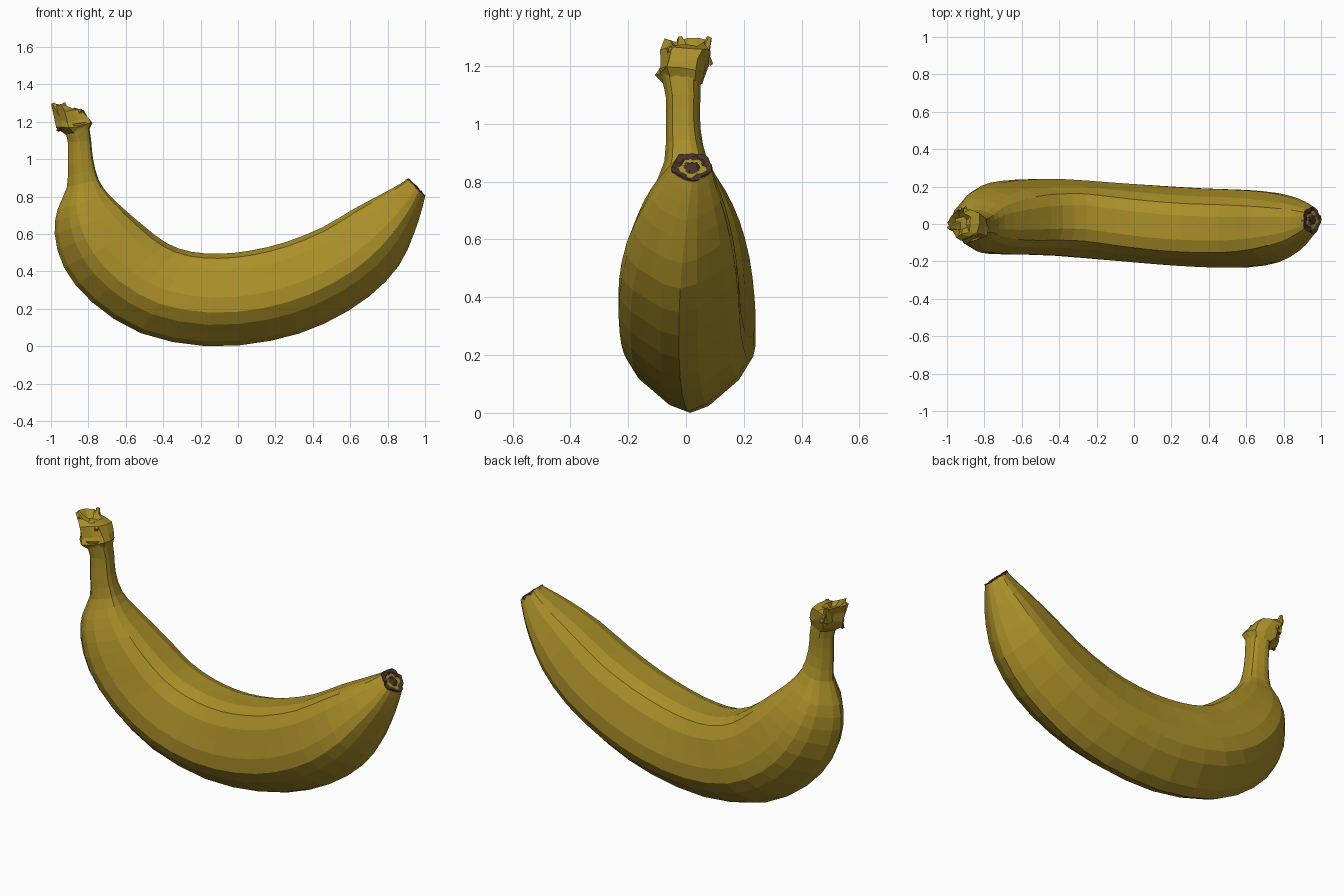
import bpy, bmesh, math, random
from mathutils import Vector

if "Cube" in bpy.data.objects:
    bpy.data.objects.remove(bpy.data.objects["Cube"])

random.seed(4)


def material(name, rgb):
    m = bpy.data.materials.new(name)
    m.diffuse_color = (*rgb, 1)
    m.use_nodes = True
    m.node_tree.nodes["Principled BSDF"].inputs["Base Color"].default_value = m.diffuse_color
    return m


YELLOW = material("banana yellow", (0.40, 0.275, 0.022))
BROWN = material("dark brown", (0.065, 0.034, 0.022))

# Sections: inner x, inner z, outer x, outer z, centre y, half width
BODY = [
    (-.80, 1.20, -.93, 1.18, -.02, .072),
    (-.785, 1.10, -.91, 1.09, -.01, .06),
    (-.775, 1.0, -.91, .97, -.01, .06),
    (-.745, .89, -.915, .85, 0, .075),
    (-.69, .81, -.965, .73, .01, .125),
    (-.60, .725, -.98, .60, .02, .165),
    (-.50, .64, -.93, .42, .03, .19),
    (-.38, .55, -.78, .235, .037, .20),
    (-.25, .505, -.52, .07, .035, .205),
    (-.10, .495, -.17, 0, .015, .208),
    (.06, .51, .18, .03, -.005, .21),
    (.25, .555, .46, .12, -.02, .21),
    (.45, .635, .70, .265, -.025, .207),
    (.62, .735, .86, .43, -.02, .185),
    (.78, .82, .94, .60, -.005, .14),
    (.87, .87, .98, .72, .01, .095),
    (.905, .895, 1.0, .80, .02, .068),
]
CROWN = [
    (-.80, 1.15, -.92, 1.13, -.01, .066),
    (-.785, 1.19, -.965, 1.16, -.015, .085),
    (-.80, 1.22, -.975, 1.195, -.005, .082),
    (-.83, 1.26, -.985, 1.25, 0, .082),
    (-.88, 1.275, -.995, 1.295, 0, .068),
]


def section(s, sides, ridge=0.05):
    """Rounded five-ridged ring fitted between the inner and outer points."""
    inner, outer = Vector((s[0], s[4], s[1])), Vector((s[2], s[4], s[3]))
    uv = []
    for i in range(sides):
        a = math.tau * i / sides
        r = 1 + ridge * math.cos(5 * a)
        uv.append((r * math.cos(a), r * math.sin(a)))
    lo, hi = min(p[0] for p in uv), max(p[0] for p in uv)
    w = max(p[1] for p in uv)
    return [inner.lerp(outer, (u - lo) / (hi - lo)) + Vector((0, v / w * s[5], 0))
            for u, v in uv]


def spline(rows, steps):
    """Catmull-Rom interpolation of the section table."""
    out = []
    for i in range(len(rows) - 1):
        p = [rows[max(0, min(len(rows) - 1, i + k))] for k in (-1, 0, 1, 2)]
        for j in range(steps):
            t = j / steps
            out.append([.5 * (2 * b + (c - a) * t + (2 * a - 5 * b + 4 * c - d) * t * t
                              + (3 * b - a - 3 * c + d) * t ** 3)
                        for a, b, c, d in zip(*p)])
    return out + [list(rows[-1])]


def loft(name, rings, mat, cap_start=True, cap_end=True):
    bm = bmesh.new()
    loops = [[bm.verts.new(p) for p in ring] for ring in rings]
    n = len(rings[0])
    for a, b in zip(loops, loops[1:]):
        for i in range(n):
            bm.faces.new((a[i], a[(i + 1) % n], b[(i + 1) % n], b[i]))
    if cap_start:
        bm.faces.new(loops[0][::-1])
    if cap_end:
        bm.faces.new(loops[-1])
    bmesh.ops.recalc_face_normals(bm, faces=bm.faces)
    me = bpy.data.meshes.new(name)
    bm.to_mesh(me)
    bm.free()
    me.materials.append(mat)
    ob = bpy.data.objects.new(name, me)
    bpy.context.collection.objects.link(ob)
    return ob


def jitter(ring, amount):
    return [p + Vector([random.uniform(-amount, amount) for _ in range(3)]) for p in ring]


def shrink(ring, scale, offset):
    c = sum(ring, Vector()) / len(ring)
    return [c + (p - c) * scale + offset for p in ring]


# Fruit body with neck
body_rings = [section(s, 20) for s in spline(BODY, 2)]
loft("banana_body", body_rings, YELLOW)

# Ragged dark blossom end: raised rim, hollow and central nub
axis = Vector((.69, 0, .72))
tip = body_rings[-1]
levels = [(1.02, -.012), (.98, .006), (.72, .004), (.5, -.004), (.25, .006)]
loft("blossom_tip", [jitter(shrink(tip, s, axis * o), .004) for s, o in levels], BROWN)

# Torn stem crown with a hollow top
crown = [jitter(section(s, 10, .08), .008 if i else 0) for i, s in enumerate(CROWN)]
crown.append(jitter(shrink(crown[-1], .55, Vector((.01, 0, -.03))), .008))
loft("stem_crown", crown, YELLOW)


def shard(name, base, end, radius, mat):
    """Small tapered torn piece between two points."""
    base, end = Vector(base), Vector(end)
    d = (end - base).normalized()
    u = d.orthogonal().normalized()
    v = d.cross(u)
    ring = [u * math.cos(a) * radius + v * math.sin(a) * radius
            for a in (math.tau * i / 5 for i in range(5))]
    loft(name, [[base + p for p in ring], [end + p * .3 for p in ring]], mat)


# Torn flaps around the crown and the small dark scar below it
shard("crown_flap_back", (-.92, .05, 1.21), (-.93, .082, 1.30), .03, YELLOW)
shard("crown_flap_hook", (-.91, .05, 1.25), (-.90, .088, 1.205), .025, YELLOW)
shard("crown_flap_left", (-.95, -.01, 1.24), (-.99, -.02, 1.298), .035, YELLOW)
shard("crown_flap_front", (-.86, -.03, 1.22), (-.84, -.06, 1.265), .03, YELLOW)
shard("stem_scar", (-.945, -.02, 1.175), (-.967, -.02, 1.15), .022, BROWN)
